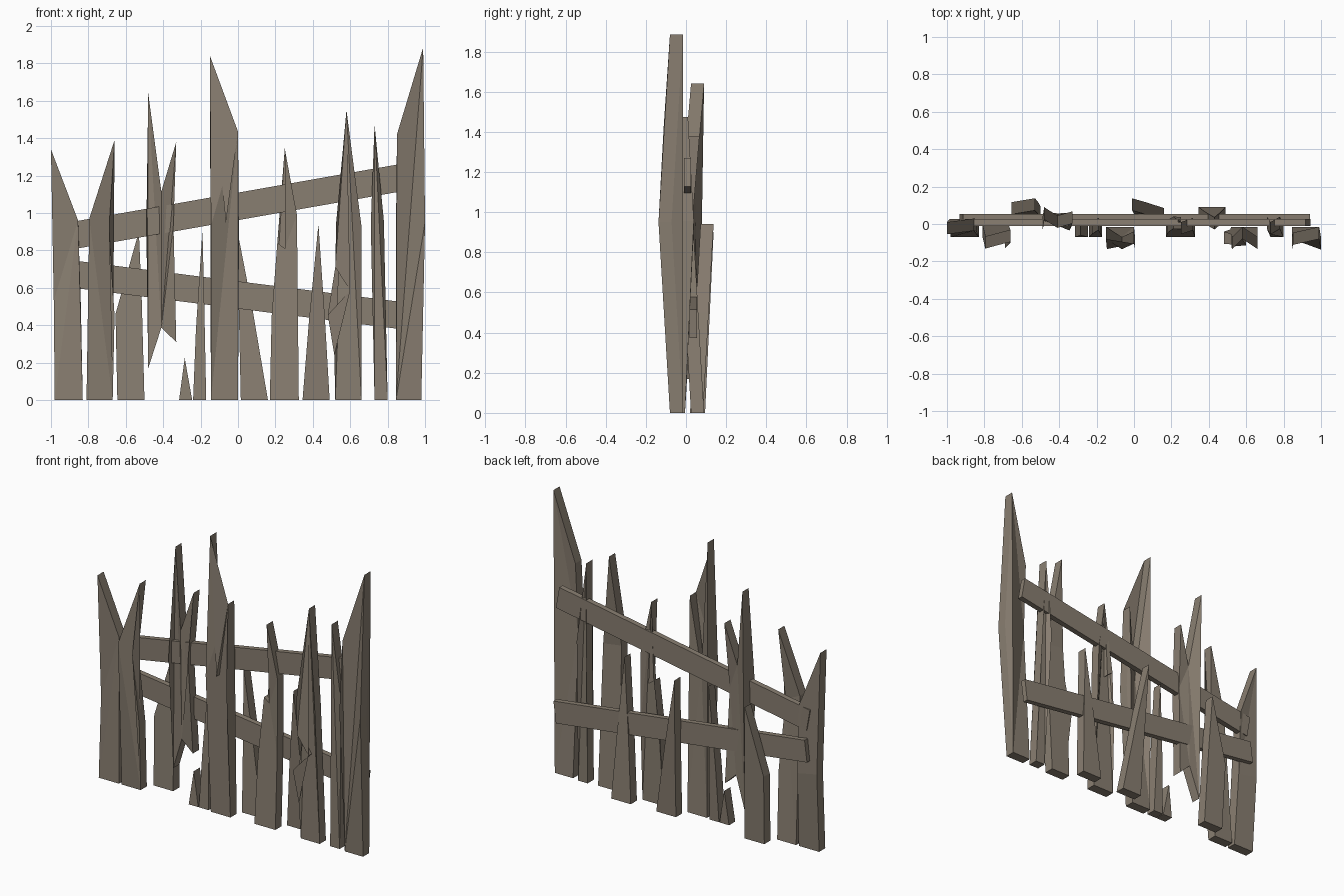
import bpy, bmesh, math
from mathutils import Matrix

if "Cube" in bpy.data.objects:
    bpy.data.objects.remove(bpy.data.objects["Cube"])

wood = bpy.data.materials.new("weathered_wood")
wood.diffuse_color = (0.25, 0.21, 0.165, 1)
wood.use_nodes = True
wood.node_tree.nodes["Principled BSDF"].inputs["Base Color"].default_value = wood.diffuse_color
THICK = 0.065


def finish(name, bm):
    bmesh.ops.recalc_face_normals(bm, faces=bm.faces[:])
    mesh = bpy.data.meshes.new(name)
    bm.to_mesh(mesh)
    bm.free()
    mesh.materials.append(wood)
    bpy.context.collection.objects.link(bpy.data.objects.new(name, mesh))


def plank(name, outline, bend, mid=0.95):
    """Splintered board: front outline (x, z), bent in y from bottom to mid to top."""
    low, mid_y, high = bend
    top = max(z for x, z in outline)

    def y_at(z):
        if z < mid:
            return low + (mid_y - low) * z / mid
        return mid_y + (high - mid_y) * (z - mid) / max(top - mid, 0.01)

    bm = bmesh.new()
    front = [bm.verts.new((x, y_at(z), z)) for x, z in outline]
    back = [bm.verts.new((x, y_at(z) + THICK, z)) for x, z in outline]
    caps = [bm.faces.new(front), bm.faces.new(back[::-1])]
    n = len(outline)
    for i in range(n):
        j = (i + 1) % n
        bm.faces.new((front[j], front[i], back[i], back[j]))
    bmesh.ops.triangulate(bm, faces=caps)
    finish(name, bm)


def rail(name, y, z, angle, length):
    bm = bmesh.new()
    bmesh.ops.create_cube(bm, size=1, matrix=Matrix.Translation((0.005, y, z))
                          @ Matrix.Rotation(-math.radians(angle), 4, 'Y')
                          @ Matrix.Diagonal((length, 0.036, 0.145, 1)))
    finish(name, bm)


# Crooked cross rails
rail("upper_rail", 0.008, 1.036, 10, 1.88)
rail("lower_rail", 0.036, 0.561, -7.2, 1.87)

# Bend styles shared by the boards
BULGE = (-0.08, -0.135, -0.08)
HOLLOW = (-0.07, -0.025, -0.055)

# Upright boards, left to right
plank("left_end_board", [(-0.98, 0), (-0.83, 0), (-0.84, 0.5), (-0.855, 0.96),
                         (-1.0, 1.34), (-0.985, 0.53)], HOLLOW, 0.75)
plank("second_board", [(-0.81, 0), (-0.67, 0), (-0.66, 0.45), (-0.69, 0.92),
                       (-0.66, 1.39), (-0.795, 0.97)], (-0.07, -0.133, -0.095))
plank("short_back_board", [(-0.645, 0), (-0.5, 0), (-0.515, 0.55), (-0.53, 0.9),
                           (-0.655, 0.46)], (0.03, 0.075, 0.075))
plank("hanging_split_board", [(-0.48, 0.17), (-0.41, 0.386), (-0.33, 0.31),
                              (-0.345, 0.94), (-0.33, 1.38), (-0.41, 1.115),
                              (-0.48, 1.64), (-0.49, 0.92)], (0.01, -0.035, 0.025))
plank("broken_stub", [(-0.315, 0), (-0.245, 0), (-0.285, 0.225)], (-0.07, -0.03, -0.03))
plank("thin_splinter", [(-0.24, 0), (-0.17, 0), (-0.18, 0.5), (-0.19, 0.91),
                        (-0.225, 0.375)], (-0.07, -0.03, -0.03))
plank("forked_board", [(-0.145, 0), (0, 0), (0.005, 0.87), (0, 1.435),
                       (-0.065, 0.945), (-0.15, 1.84), (-0.145, 0.93)], BULGE)
plank("leaning_back_board", [(0.015, 0), (0.16, 0), (0.075, 0.5), (-0.01, 0.94),
                             (0.005, 0.45)], (0.02, 0.073, 0.073))
plank("chipped_board", [(0.17, 0), (0.325, 0), (0.32, 0.5), (0.315, 0.99),
                        (0.25, 1.345), (0.25, 0.81), (0.21, 0.84), (0.18, 0.45)],
      HOLLOW, 0.85)
plank("pointed_back_board", [(0.345, 0), (0.49, 0), (0.465, 0.43), (0.43, 0.94),
                             (0.38, 0.43)], (0.025, -0.03, -0.03))
plank("notched_board", [(0.52, 0), (0.66, 0), (0.66, 0.93), (0.58, 1.55),
                        (0.525, 0.95), (0.52, 0.71), (0.6, 0.585), (0.48, 0.455),
                        (0.515, 0.24)], BULGE)
plank("narrow_board", [(0.73, 0), (0.8, 0), (0.78, 0.955), (0.73, 1.475),
                       (0.71, 0.94)], HOLLOW, 0.94)
plank("right_end_board", [(0.845, 0), (0.98, 0), (1.0, 0.95), (0.99, 1.885),
                          (0.85, 1.42), (0.845, 0.95)], (-0.08, -0.14, -0.08), 1.0)
